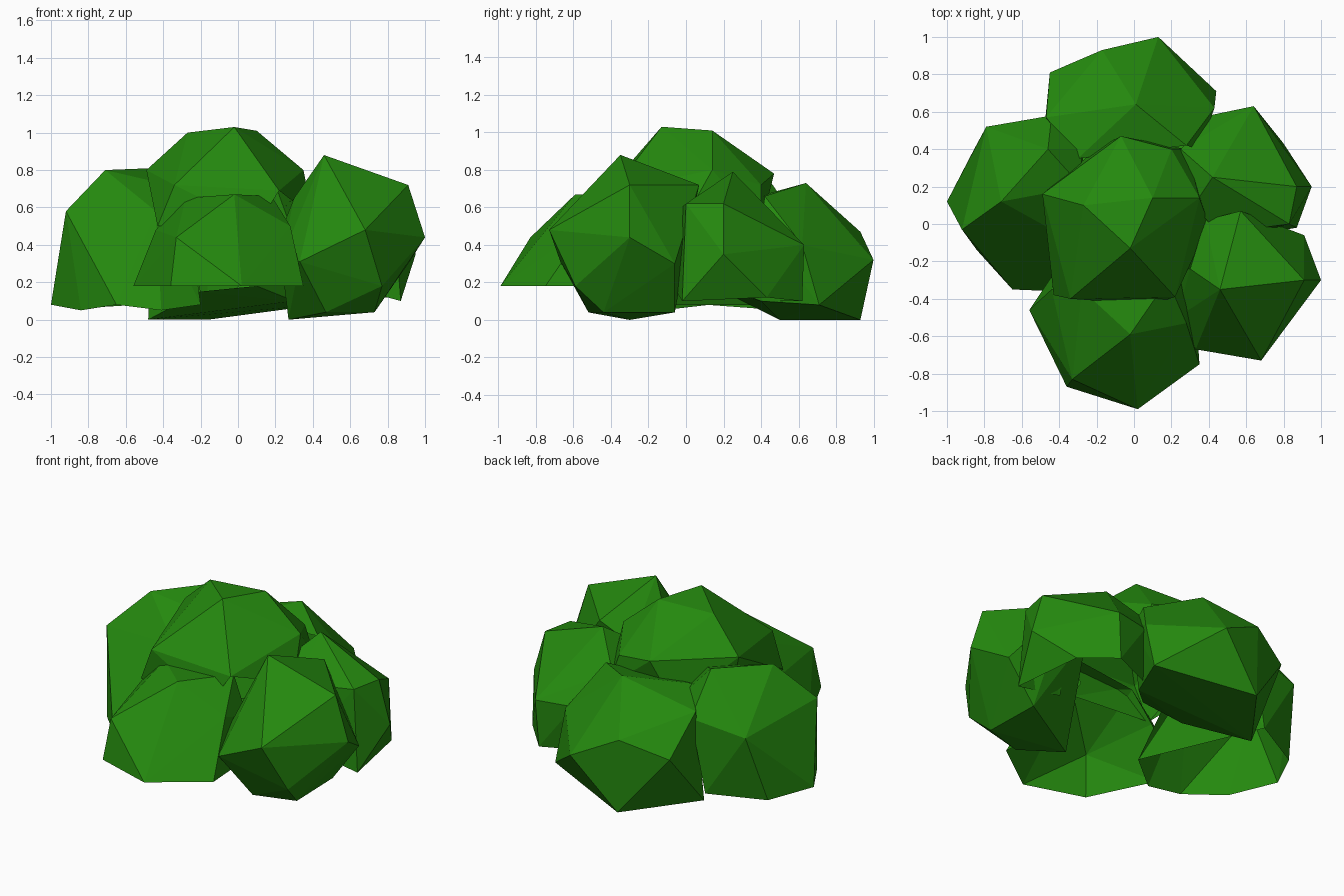
import bpy, bmesh
from mathutils import Vector

leaf = bpy.data.materials.new("leaf_green")
leaf.diffuse_color = (0.018, 0.25, 0.0045, 1)


def clump(name, *corners, open_bottom=True):
    """Faceted leaf clump: convex hull of its corners, hidden inner side left open."""
    bm = bmesh.new()
    for c in corners:
        bm.verts.new(c)
    bmesh.ops.convex_hull(bm, input=bm.verts[:])
    bmesh.ops.delete(bm, geom=[v for v in bm.verts if not v.link_faces], context='VERTS')
    bmesh.ops.recalc_face_normals(bm, faces=bm.faces[:])
    mid = sum((Vector(c) for c in corners), Vector()) / len(corners)
    out = Vector((mid.x, mid.y, 0)).normalized()
    hidden = [f for f in bm.faces if f.normal.dot(out) < -0.85
              or open_bottom and f.normal.z < -0.3 and f.normal.dot(out) < 0.3]
    bmesh.ops.delete(bm, geom=hidden, context='FACES')
    mesh = bpy.data.meshes.new(name)
    bm.to_mesh(mesh)
    bm.free()
    mesh.materials.append(leaf)
    bpy.context.collection.objects.link(bpy.data.objects.new(name, mesh))


# crown in the middle
clump("crown_clump", (-.02, -.13, 1.03), (.1, .14, 1.01), (-.27, .1, 1.0), (-.49, .16, .8),
      (-.07, .47, .78), (.35, .14, .8), (.22, -.39, .69), (-.34, -.4, .72), (.2, .4, .72),
      (.4, 0, .55), (.1, -.43, .5), (-.42, .15, .5), (.28, .4, .5), (-.2, .4, .5),
      (-.43, -.38, .5))

# ring of side clumps
clump("front_clump", (-.02, -.59, .67), (-.33, -.83, .44), (.02, -.99, .18), (-.36, -.87, .18),
      (.35, -.75, .18), (.28, -.53, .5), (-.56, -.46, .18), (-.28, -.35, .65), (-.44, -.35, .48),
      (.18, -.3, .66), (.28, -.3, .4), (-.42, -.25, .3), (.33, -.45, .18))

clump("left_clump", (-.71, .12, .8), (-.92, -.03, .58), (-1, .12, .08), (-.65, -.35, .08),
      (-.79, .52, .49), (-.86, .39, .06), (-.53, .56, .08), (-.46, .4, .81), (-.44, .58, .55),
      (-.44, -.03, .58), (-.84, -.14, .05), (-.41, -.36, .05), (-.28, .2, .7), (-.28, .4, .62),
      (-.2, -.2, .08))

clump("back_clump", (.01, .64, .73), (.13, 1, .32), (-.17, .93, .47), (-.45, .81, .37),
      (-.16, .93, 0), (.44, .71, .08), (-.47, .57, .6), (.28, .42, .66), (.43, .62, .4),
      (-.48, .5, 0), (-.3, .35, .65), (.35, .4, .5), (.3, .4, .1), (.1, .2, .18),
      (-.2, .2, .15), open_bottom=False)

clump("right_clump", (.42, .25, .79), (.87, .2, .62), (.95, .2, .35), (.64, .63, .4),
      (.62, .62, .1), (.87, -.02, .1), (.83, 0, .62), (.8, .43, .12), (.4, .58, .4),
      (.25, .4, .6), (.32, .1, .68), (.45, -.05, .58), (.35, .5, .1), (.5, -.08, .2))

clump("front_right_clump", (.46, -.35, .88), (.91, -.3, .72), (.57, .07, .72), (.68, -.73, .48),
      (.3, -.24, .65), (1, -.3, .44), (.33, -.67, .31), (.77, -.59, .18), (.91, -.06, .3),
      (.47, -.52, .04), (.73, -.44, .04), (.72, -.06, .04), (.38, .02, .6), (.23, -.5, .32),
      (.27, -.3, 0), (.22, -.22, .45), open_bottom=False)
